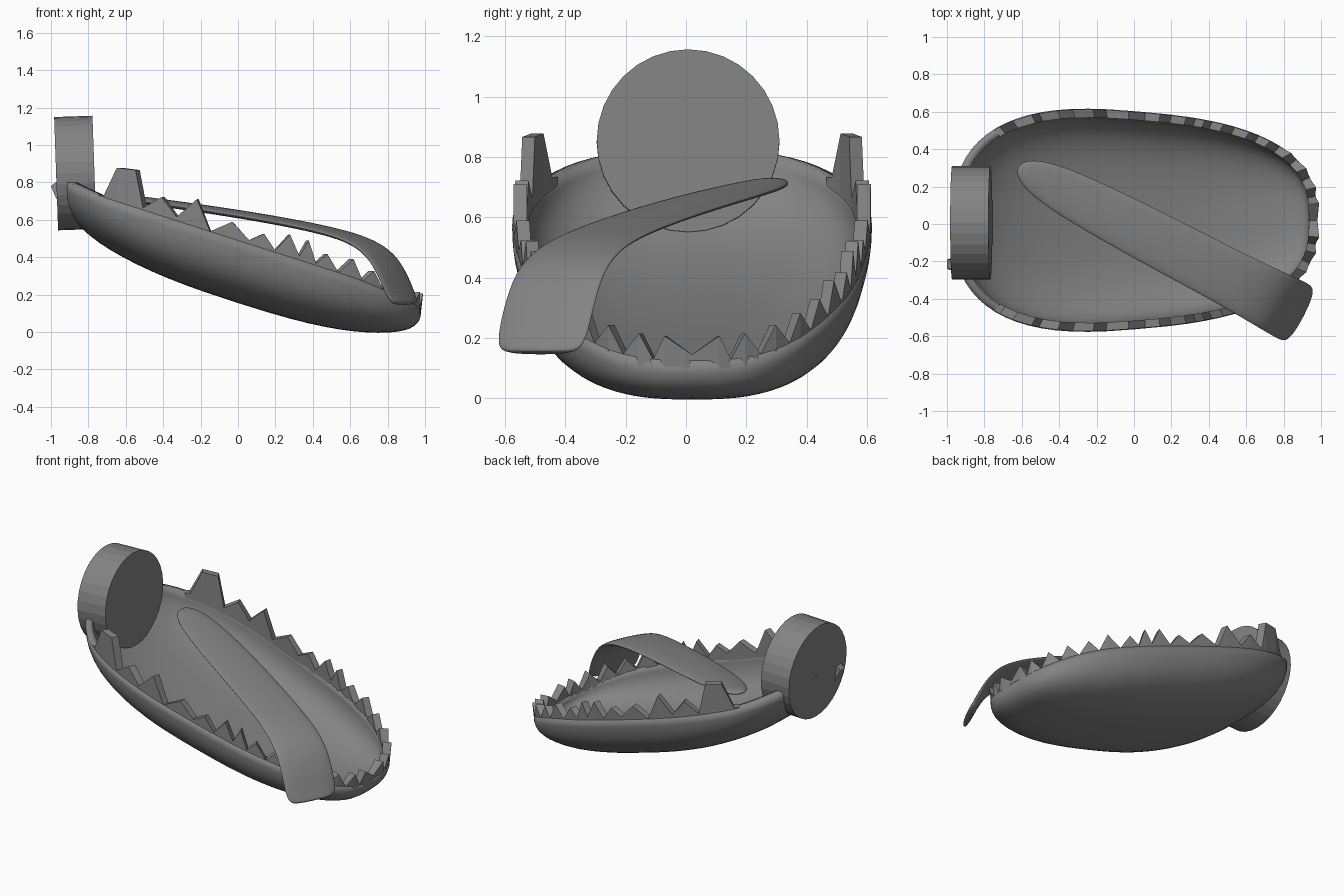
import bpy, bmesh
from math import sin, cos, pi, radians
from mathutils import Vector

if "Cube" in bpy.data.objects:
    bpy.data.objects.remove(bpy.data.objects["Cube"])

CY = 0.02  # centre line of the jaw in y
X0, LX, WY, TAPER = 0.004, 0.976, 0.583, 0.14

grey = bpy.data.materials.new("dark_grey")
grey.diffuse_color = (0.23, 0.23, 0.23, 1)
grey.use_nodes = True
grey.node_tree.nodes["Principled BSDF"].inputs["Base Color"].default_value = grey.diffuse_color


def make(name, verts, faces, smooth=None):
    me = bpy.data.meshes.new(name)
    me.from_pydata([tuple(v) for v in verts], [], faces)
    me.materials.append(grey)
    bm = bmesh.new()
    bm.from_mesh(me)
    bmesh.ops.recalc_face_normals(bm, faces=bm.faces)
    bm.to_mesh(me)
    bm.free()
    ob = bpy.data.objects.new(name, me)
    bpy.context.collection.objects.link(ob)
    if smooth:
        bpy.ops.object.select_all(action='DESELECT')
        ob.select_set(True)
        bpy.context.view_layer.objects.active = ob
        bpy.ops.object.shade_smooth_by_angle(angle=radians(smooth))
    return ob


def plane_z(x):
    return 0.49 - 0.32 * x


def droop(x):  # rim sinks a little at the front and lifts at the back
    return 0.28 * max(0, x - 0.55) ** 2 - 0.1 * max(0, -x - 0.72)


def power(u):  # squareness of the outline: blunter at the front
    return 2.8 if u > 0 else 2.55


def half_width(x):
    u = max(-1, min(1, (x - X0) / LX))
    p = power(u)
    return WY * (1 - TAPER * u) * (1 - abs(u) ** p) ** (1 / p)


def spow(v, p):
    return abs(v) ** p * (1 if v >= 0 else -1)


# Jaw bowl: shrinking copies of a tapered outline below a sloping rim plane
N, R, DEPTH = 72, 16, 0.335
verts, faces = [], []
for k in range(R):
    a = k / R * pi / 2
    fx, fy, d = cos(a) ** 0.78, cos(a) ** 0.64, DEPTH * sin(a) ** 0.83
    for i in range(N):
        t = 2 * pi * i / N
        e = 2 / power(cos(t))
        u = spow(cos(t), e)
        y = spow(sin(t), e) * WY * (1 - TAPER * u)
        x = X0 + LX * u * fx
        verts.append((x, CY + y * fy, plane_z(x) - d - droop(x) * (1 - sin(a))))
for k in range(R - 1):
    for i in range(N):
        j = (i + 1) % N
        faces.append((k * N + i, k * N + j, (k + 1) * N + j, (k + 1) * N + i))
verts.append((X0, CY, plane_z(X0) - DEPTH))
for i in range(N):
    faces.append(((R - 1) * N + i, (R - 1) * N + (i + 1) % N, R * N))
jaw = make("jaw_bowl", verts, faces, 40)
me = jaw.data
if me.polygons[0].normal.dot(me.polygons[0].center - Vector((0, CY, 0.5))) < 0:
    me.flip_normals()
sol = jaw.modifiers.new("wall", 'SOLIDIFY')
sol.thickness = 0.045
sol.offset = -1

# Teeth: zigzag wall along the rim, (x, height above rim), mirrored in y
side = [(-.75, 0), (-.72, .01), (-.65, .18), (-.55, .20), (-.51, .01), (-.41, .10), (-.33, .02),
        (-.22, .15), (-.15, .0), (-.03, .09), (.06, .02), (.14, .08), (.2, .01),
        (.28, .12), (.33, .02), (.38, .12), (.42, .01), (.48, .08), (.54, .0),
        (.62, .10), (.67, .0), (.73, .08), (.78, .0), (.83, .08), (.87, .0),
        (.91, .08), (.94, .0), (.961, .08), (.972, .0), (.977, .08), (.98, 0.02)]
path = [(x, half_width(x), h) for x, h in side]
path += [(x, -y, h) for x, y, h in reversed(path[:-1])]
verts, faces = [], []
for x, y, h in path:
    z = plane_z(x) - droop(x)
    lean = 1 + 0.2 * h * (x > 0.8)
    ix, iy = x * 0.955, y * 0.92
    ox, oy = x * 0.997, y * 0.994
    verts += [(ox, CY + oy, z - 0.03), (ox * lean, CY + oy, z + h),
              (ix, CY + iy, z + h), (ix, CY + iy, z - 0.03)]
for i in range(len(path) - 1):
    a, b = 4 * i, 4 * i + 4
    for c in range(4):
        d = (c + 1) % 4
        faces.append((a + c, a + d, b + d, b + c))
faces += [(0, 1, 2, 3), tuple(len(verts) - 4 + c for c in range(4))]
make("teeth", verts, faces)

# Small tooth on the back of the rim
p = [(-.97, -.25, .71), (-.93, -.25, .71), (-.93, -.18, .71), (-.97, -.18, .71),
     (-1.0, -.24, .78), (-.95, -.24, .82), (-.95, -.19, .82), (-1.0, -.19, .78)]
make("back_tooth", p, [(0, 1, 2, 3), (4, 5, 6, 7), (0, 1, 5, 4),
                       (1, 2, 6, 5), (2, 3, 7, 6), (3, 0, 4, 7)])

# Tongue: flat oval section swept along a drooping centre line (x, z, half width)
spine = [(-.62, .718, .02), (-.58, .715, .07), (-.48, .70, .108), (-.3, .676, .132),
         (0, .632, .145), (.3, .58, .15), (.52, .532, .154), (.66, .485, .16),
         (.765, .415, .167), (.83, .30, .17), (.865, .21, .17), (.888, .163, .155), (.893, .148, .11)]
M = 12
pts = [Vector((x, -0.02 - 0.525 * x, z)) for x, z, w in spine]
S = Vector((0.464, 0.886, 0))
verts, faces = [], []
for i, p in enumerate(pts):
    t = (pts[min(i + 1, len(pts) - 1)] - pts[max(i - 1, 0)]).normalized()
    n = t.cross(S).normalized()
    w = spine[i][2]
    th = min(0.02, w * 0.4)
    for k in range(M):
        a = 2 * pi * k / M
        verts.append(p + S * w * spow(cos(a), 0.8) * 1.02 + n * th * sin(a))
for i in range(len(pts) - 1):
    for k in range(M):
        j = (k + 1) % M
        faces.append((i * M + k, i * M + j, (i + 1) * M + j, (i + 1) * M + k))
faces += [tuple(range(M)), tuple((len(pts) - 1) * M + k for k in range(M))]
tongue = make("tongue", verts, faces, 60)
sub = tongue.modifiers.new("smooth", 'SUBSURF')
sub.levels = sub.render_levels = 2

# Round disc at the back of the mouth
bpy.ops.mesh.primitive_cylinder_add(vertices=32, radius=0.303, depth=0.205,
                                    location=(-0.87, 0.007, 0.85),
                                    rotation=(0, radians(90 - 2), 0))
disc = bpy.context.object
disc.name = "throat_disc"
disc.data.materials.append(grey)
